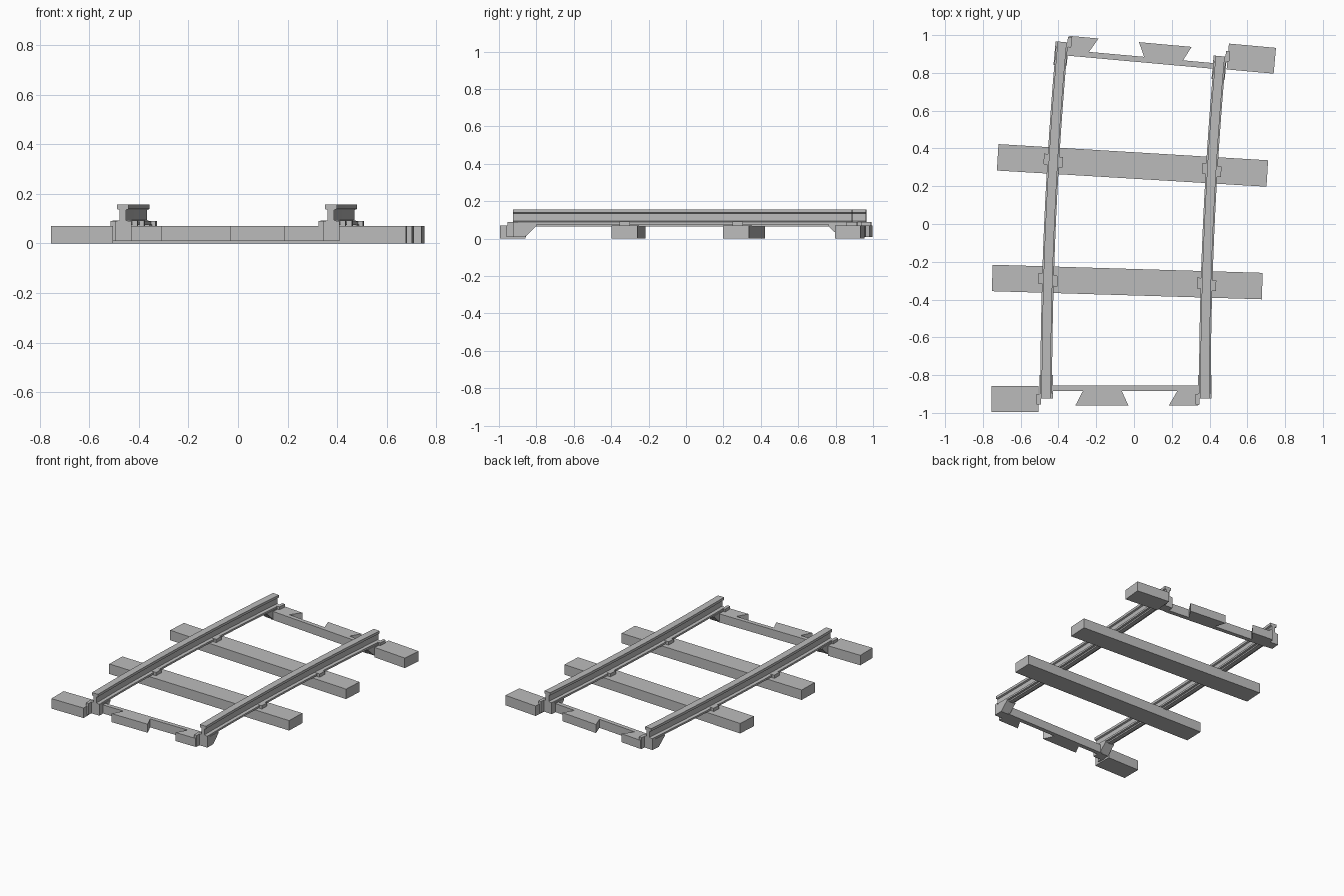
import bpy, bmesh, math
from mathutils import Matrix, Vector

cube = bpy.data.objects.get("Cube")
if cube:
    bpy.data.objects.remove(cube, do_unlink=True)

RADIUS, SWEEP, GAUGE = 20.645, 0.0898, 0.42
CENTRE = Vector((20.6, -0.925, 0))

grey = bpy.data.materials.new("track grey")
grey.use_nodes = True
colour = (0.5, 0.5, 0.5, 1)
grey.diffuse_color = colour
grey.node_tree.nodes["Principled BSDF"].inputs["Base Color"].default_value = colour


def frame(t):
    """Track frame on the curve: x across, y along."""
    spot = CENTRE + RADIUS * Vector((-math.cos(t), math.sin(t), 0))
    return Matrix.Translation(spot) @ Matrix.Rotation(-t, 4, 'Z')


def finish(name, bm, matrix=Matrix()):
    bm.transform(matrix)
    bmesh.ops.recalc_face_normals(bm, faces=bm.faces)
    mesh = bpy.data.meshes.new(name)
    bm.to_mesh(mesh)
    bm.free()
    mesh.materials.append(grey)
    obj = bpy.data.objects.new(name, mesh)
    bpy.context.collection.objects.link(obj)


def prism(name, outline, depth, matrix):
    """Extrude a closed 3D outline along a vector."""
    bm = bmesh.new()
    face = bm.faces.new([bm.verts.new(p) for p in outline])
    moved = bmesh.ops.extrude_face_region(bm, geom=[face], use_keep_orig=True)
    verts = [g for g in moved["geom"] if isinstance(g, bmesh.types.BMVert)]
    bmesh.ops.translate(bm, verts=verts, vec=depth)
    finish(name, bm, matrix)


def slab(name, plan, z0, z1, matrix):
    prism(name, [(x, y, z0) for x, y in plan], (0, 0, z1 - z0), matrix)


def box(name, x0, x1, y0, y1, z0, z1, matrix):
    slab(name, [(x0, y0), (x1, y0), (x1, y1), (x0, y1)], z0, z1, matrix)


def sweep(name, half, offset, steps=16):
    """Sweep a mirrored cross-section along the curve."""
    section = half + [(-x, z) for x, z in reversed(half)]
    bm = bmesh.new()
    rings = []
    for i in range(steps + 1):
        m = frame(SWEEP * i / steps)
        rings.append([bm.verts.new(m @ Vector((x + offset, 0, z))) for x, z in section])
    n = len(section)
    for a, b in zip(rings, rings[1:]):
        for k in range(n):
            bm.faces.new((a[k], a[(k + 1) % n], b[(k + 1) % n], b[k]))
    bm.faces.new(rings[0])
    bm.faces.new(rings[-1])
    finish(name, bm)


RAIL = [(0.015, 0.065), (0.015, 0.075), (0.031, 0.075), (0.031, 0.088), (0.013, 0.094),
        (0.013, 0.135), (0.024, 0.139), (0.024, 0.157)]
SIDES = (("left", GAUGE), ("right", -GAUGE))

# Rails with their supporting web
for side, x in SIDES:
    sweep(side + "_rail", RAIL, x)

# Middle sleepers and rail chairs
for label, t in (("front", SWEEP / 3), ("back", SWEEP * 2 / 3)):
    m = frame(t)
    box(label + "_sleeper", -0.715, 0.715, -0.07, 0.07, 0, 0.07, m)
    for side, x in SIDES:
        for part, sx, sy in (("outer", -1, 0.006), ("inner", 1, -0.006)):
            a, b = sorted((x + sx * 0.02, x + sx * 0.051))
            box(f"{label}_{side}_{part}_chair", a, b, sy - 0.028, sy + 0.028, 0.068, 0.093, m)

# Interlocking ends, the back being the front turned half round
half_turn = Matrix.Rotation(math.pi, 4, 'Z')
for label, m in (("front", frame(0)), ("back", frame(SWEEP) @ half_turn)):
    box(label + "_end_sleeper", -0.71, -0.46, -0.07, 0.067, 0, 0.07, m)
    box(label + "_end_bar", -0.4, 0.4, 0.04, 0.07, 0.01, 0.07, m)
    slab(label + "_dovetail", [(-0.225, 0.042), (-0.02, 0.042), (0.015, -0.035),
                               (-0.265, -0.035)], 0.01, 0.07, m)
    slab(label + "_half_dovetail", [(0.275, 0.042), (0.39, 0.042), (0.385, -0.035),
                                    (0.23, -0.035)], 0.01, 0.07, m)
    # Chamfered feet and clips under the rail ends
    for side, x in SIDES:
        profile = [(0, 0.01), (0.065, 0.01), (0.125, 0.067), (0.125, 0.076), (0, 0.076)]
        prism(f"{label}_{side}_foot", [(x - 0.035, y, z) for y, z in profile], (0.07, 0, 0), m)
        box(f"{label}_{side}_foot_cap", x - 0.035, x + 0.035, 0, 0.028, 0.07, 0.09, m)
        box(f"{label}_{side}_clip", x - 0.05, x - 0.028, -0.03, 0.025, 0.01, 0.09, m)
